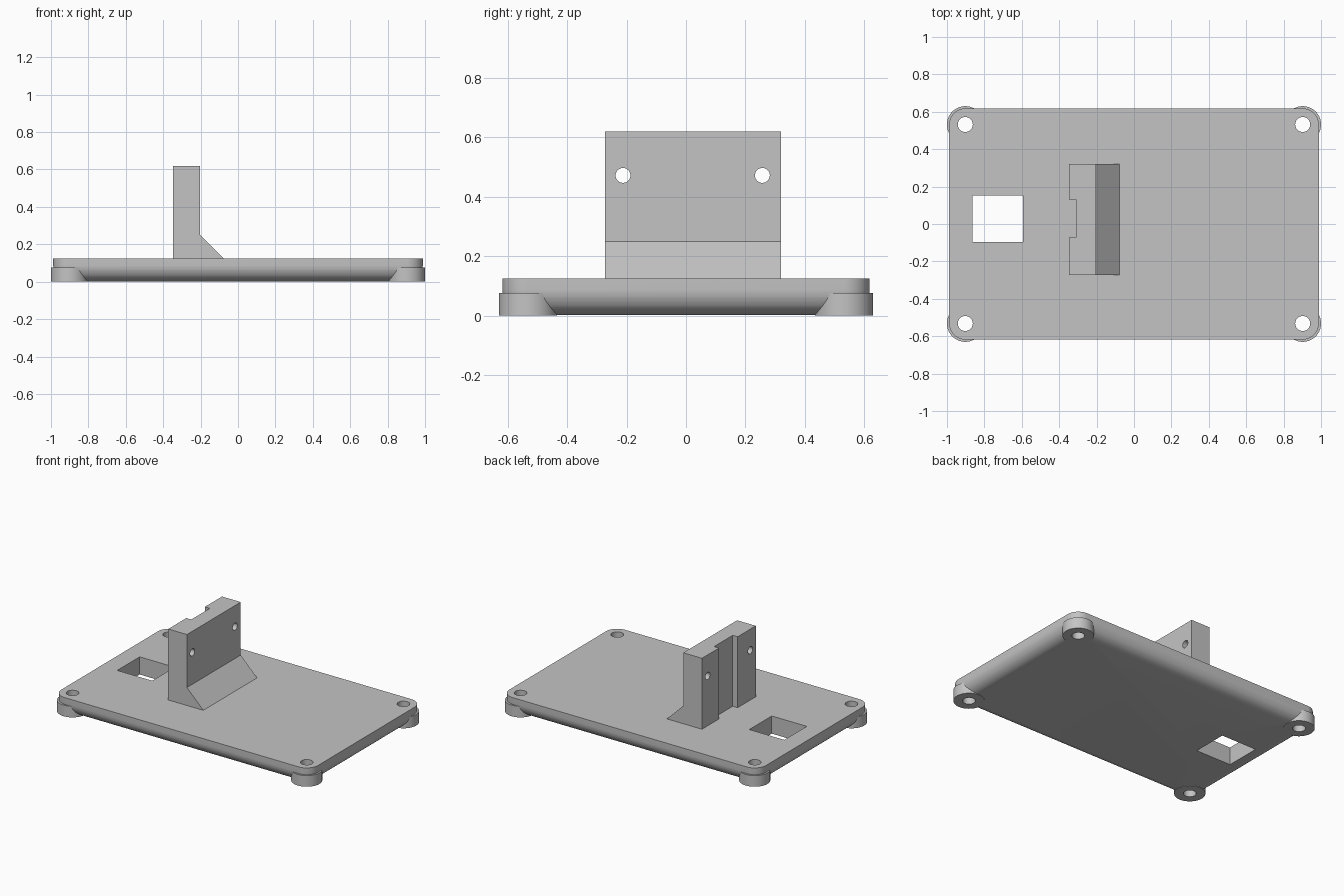
import bpy, bmesh, math
from mathutils import Matrix

if "Cube" in bpy.data.objects:
    bpy.data.objects.remove(bpy.data.objects["Cube"])

grey = bpy.data.materials.new("plain_grey")
grey.use_nodes = True
colour = (0.55, 0.55, 0.55, 1)
grey.diffuse_color = colour
grey.node_tree.nodes["Principled BSDF"].inputs["Base Color"].default_value = colour

CX, CY = 0.902, 0.532      # corner centres
EDGE = 0.086               # plate corner and underside rounding
TOP = 0.125


def finish(bm, name):
    bmesh.ops.recalc_face_normals(bm, faces=bm.faces)
    mesh = bpy.data.meshes.new(name)
    bm.to_mesh(mesh)
    bm.free()
    mesh.materials.append(grey)
    obj = bpy.data.objects.new(name, mesh)
    bpy.context.collection.objects.link(obj)
    return obj


def box(name, x0, x1, y0, y1, z0, z1):
    bm = bmesh.new()
    bmesh.ops.create_cube(bm, size=1)
    bmesh.ops.scale(bm, vec=(x1 - x0, y1 - y0, z1 - z0), verts=bm.verts)
    bmesh.ops.translate(bm, vec=((x0 + x1) / 2, (y0 + y1) / 2, (z0 + z1) / 2), verts=bm.verts)
    return finish(bm, name)


def cylinder(name, centre, radius, depth, along_x=False):
    bm = bmesh.new()
    turn = Matrix.Rotation(math.pi / 2, 4, "Y") if along_x else Matrix()
    bmesh.ops.create_cone(bm, cap_ends=True, segments=64, radius1=radius, radius2=radius,
                          depth=depth, matrix=Matrix.Translation(centre) @ turn)
    return finish(bm, name)


def combine(target, tool, operation):
    mod = target.modifiers.new(operation.lower(), "BOOLEAN")
    mod.operation, mod.solver, mod.object = operation, "EXACT", tool
    bpy.context.view_layer.objects.active = target
    bpy.ops.object.modifier_apply(modifier=mod.name)
    bpy.data.objects.remove(tool)


def smooth(obj):
    bpy.ops.object.select_all(action="DESELECT")
    obj.select_set(True)
    bpy.context.view_layer.objects.active = obj
    bpy.ops.object.shade_smooth_by_angle(angle=math.radians(30))


def plate_ring(bm, radius, z, steps=12):
    ring = []
    for q, (sx, sy) in enumerate([(1, 1), (-1, 1), (-1, -1), (1, -1)]):
        for i in range(steps + 1):
            a = (q + i / steps) * math.pi / 2
            ring.append(bm.verts.new((sx * CX + radius * math.cos(a),
                                      sy * CY + radius * math.sin(a), z)))
    return ring


# Base plate: rounded rectangle with a rounded underside edge
bm = bmesh.new()
levels = []
for i in range(15):
    a = math.radians(3 + 87 * i / 14)
    levels.append((EDGE * math.sin(a), 0.002 + EDGE * (1 - math.cos(a))))
levels.append((EDGE, TOP))
rings = [plate_ring(bm, r, z) for r, z in levels]
for low, high in zip(rings, rings[1:]):
    for i in range(len(low)):
        j = (i + 1) % len(low)
        bm.faces.new((low[i], low[j], high[j], high[i]))
bm.faces.new(rings[0][::-1])
bm.faces.new(rings[-1])
plate = finish(bm, "base_plate")

# Corner feet and their screw holes
corners = [(x, y) for x in (-CX, CX) for y in (-CY, CY)]
for x, y in corners:
    combine(plate, cylinder("foot", (x, y, 0.0385), 0.098, 0.077), "UNION")
for x, y in corners:
    combine(plate, cylinder("screw_hole", (x, y, 0.06), 0.04, 0.4), "DIFFERENCE")

# Cable window
combine(plate, box("window", -0.864, -0.594, -0.095, 0.152, -0.1, 0.3), "DIFFERENCE")
smooth(plate)

# Upright bracket with a sloped gusset on one side
Y0, Y1 = -0.272, 0.32
bm = bmesh.new()
outline = [(-0.347, TOP), (-0.077, TOP), (-0.203, 0.25), (-0.203, 0.619), (-0.347, 0.619)]
face = bm.faces.new([bm.verts.new((x, Y0, z)) for x, z in outline])
side = bmesh.ops.extrude_face_region(bm, geom=[face])
moved = [g for g in side["geom"] if isinstance(g, bmesh.types.BMVert)]
bmesh.ops.translate(bm, vec=(0, Y1 - Y0, 0), verts=moved)
bracket = finish(bm, "upright_bracket")

# Cable groove and mounting holes in the bracket
combine(bracket, box("groove", -0.5, -0.309, -0.073, 0.132, 0, 0.8), "DIFFERENCE")
for y in (-0.212, 0.257):
    combine(bracket, cylinder("mount_hole", (-0.28, y, 0.472), 0.025, 0.4, True), "DIFFERENCE")
smooth(bracket)
